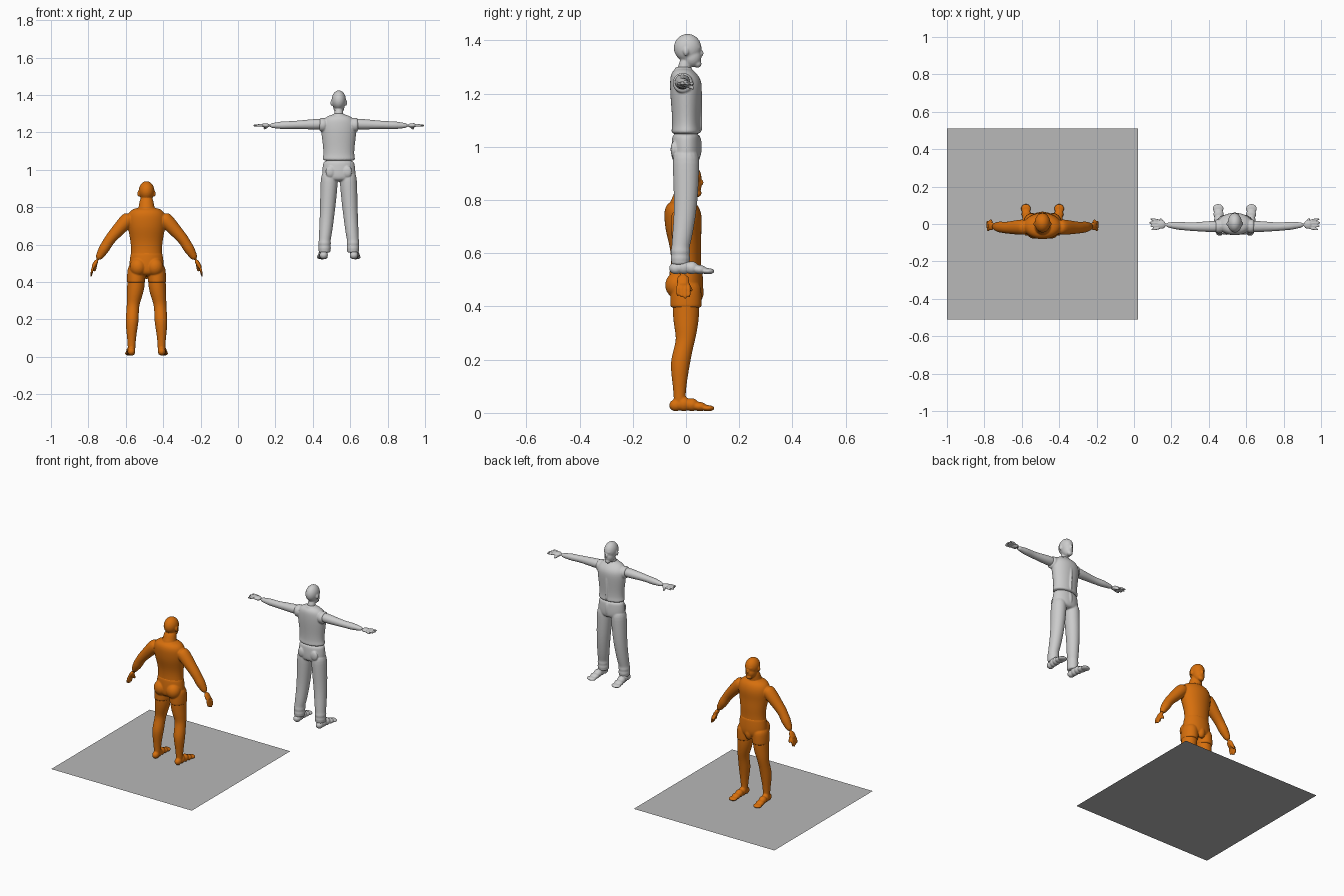
import bpy, bmesh, math
from mathutils import Matrix, Vector

cube = bpy.data.objects.get("Cube")
if cube:
    bpy.data.objects.remove(cube)


def material(name, red, green, blue):
    mat = bpy.data.materials.new(name)
    mat.use_nodes = True
    colour = (red, green, blue, 1)
    mat.diffuse_color = colour
    mat.node_tree.nodes["Principled BSDF"].inputs["Base Color"].default_value = colour
    return mat


orange = material("orange", 0.68, 0.16, 0.004)
grey = material("pale grey", 0.6, 0.6, 0.6)
floor_grey = material("floor grey", 0.48, 0.48, 0.48)


def link(name, bm, mat, centre):
    """Turn the bmesh into an object standing at x = centre."""
    bmesh.ops.recalc_face_normals(bm, faces=bm.faces)
    mesh = bpy.data.meshes.new(name)
    bm.to_mesh(mesh)
    bm.free()
    mesh.materials.append(mat)
    ob = bpy.data.objects.new(name, mesh)
    ob.location.x = centre
    bpy.context.collection.objects.link(ob)
    return ob


def finish(name, bm, mat, centre):
    """Merge the overlapping forms of one part into a single smooth skin."""
    ob = link(name, bm, mat, centre)
    rounding = ob.modifiers.new("rounding", "SUBSURF")
    rounding.levels = rounding.render_levels = 2
    merge = ob.modifiers.new("merge", "REMESH")
    merge.mode = "VOXEL"
    merge.voxel_size = 0.004
    merge.use_smooth_shade = True
    blend = ob.modifiers.new("blend", "SMOOTH")
    blend.factor = 0.5
    blend.iterations = 3


def tube(bm, joints, depth=1.0, sides=16):
    """Closed tube through (x, y, z, radius) joints; depth squashes the second axis."""
    points = [Vector(joint[:3]) for joint in joints]
    span = (points[-1] - points[0]).normalized()
    reference = Vector((0, 0, 1)) if abs(span.y) > 0.75 else Vector((0, 1, 0))
    upright = abs(span.z) > 0.95
    loops = []
    for i, point in enumerate(points):
        along = points[min(i + 1, len(points) - 1)] - points[max(i - 1, 0)]
        along = Vector((0, 0, span.z)) if upright else along
        along.normalize()
        second = (reference - along * reference.dot(along)).normalized()
        first = along.cross(second)
        radius = joints[i][3]
        loop = []
        for k in range(sides):
            angle = math.tau * k / sides
            offset = first * math.cos(angle) + second * math.sin(angle) * depth
            loop.append(bm.verts.new(point + offset * radius))
        loops.append(loop)
    for lower, upper in zip(loops, loops[1:]):
        for k in range(sides):
            n = (k + 1) % sides
            bm.faces.new((lower[k], lower[n], upper[n], upper[k]))
    bm.faces.new(loops[0])
    bm.faces.new(loops[-1])


def pair(bm, joints, depth=1.0, sides=16):
    """The same tube on the left and the right."""
    for side in (-1, 1):
        tube(bm, [(side * x, y, z, radius) for x, y, z, radius in joints], depth, sides)


def blob(bm, centre, size):
    """Ellipsoid, mirrored when it lies off the middle."""
    x, y, z = centre
    for side in ((-1, 1) if x else (1,)):
        place = Matrix.Translation((side * x, y, z)) @ Matrix.Diagonal((*size, 1))
        bmesh.ops.create_uvsphere(bm, u_segments=20, v_segments=12, radius=1, matrix=place)


def add_head(bm, top, width):
    """Skull, jaw, chin, nose, brow and ears below the crown."""
    blob(bm, (0, 0.006, top - 0.052), (width, 0.053, 0.053))
    blob(bm, (0, 0.022, top - 0.085), (width * 0.8, 0.037, 0.04))
    blob(bm, (0, 0.043, top - 0.112), (width * 0.45, 0.016, 0.015))
    blob(bm, (0, 0.055, top - 0.072), (0.008, 0.012, 0.013))
    blob(bm, (0, 0.044, top - 0.05), (width * 0.65, 0.015, 0.007))
    blob(bm, (width, 0, top - 0.066), (0.006, 0.01, 0.016))


def add_hand(bm, wrist, knuckle, tip, spread):
    """Flat palm, four fingers and a thumb pointing forward."""
    palm = wrist.lerp(knuckle, 0.6)
    pair(bm, [(*wrist, 0.011), (*palm, 0.012), (*knuckle, 0.012)], depth=2)
    reach = tip - knuckle
    for finger in range(4):
        sideways = Vector((0, finger - 1.5, 0))
        shorter = abs(finger - 2) * 0.12
        root = knuckle + sideways * 0.013 - reach * 0.2
        end = tip + sideways * spread - reach * shorter
        pair(bm, [(*root, 0.008), (*root.lerp(end, 0.5), 0.008), (*end, 0.006)], sides=8)
    thumb_root = wrist.lerp(knuckle, 0.3)
    thumb_tip = knuckle + Vector((-0.01, 0.034, -0.02))
    pair(bm, [(*thumb_root, 0.01), (*thumb_root.lerp(thumb_tip, 0.6), 0.01), (*thumb_tip, 0.006)], sides=8)


def add_arm(bm, shoulder, elbow, wrist, thickness):
    """Arm with a full shoulder, swelling upper arm and forearm, and thin wrist."""
    joints = []
    for step, swell in enumerate((1.3, 1.35, 1.15, 1, 0.95, 0.98, 0.75, 0.55)):
        t = step / 3
        point = shoulder.lerp(elbow, t) if t <= 1 else elbow.lerp(wrist, (step - 3) / 4)
        joints.append((*point, thickness * swell))
    pair(bm, joints, depth=1.05)


def add_feet(bm, sole, plump):
    """Rounded heels, arched insteps and slightly turned-out toes."""
    joints = []
    for step, height in enumerate((0.018, 0.027, 0.028, 0.021, 0.014, 0.009)):
        t = step / 5
        width = plump * (0.021 + 0.008 * t)
        joints.append((0.08 + 0.01 * t, 0.15 * t - 0.053, sole + height, width))
    for step in range(len(joints) - 1):
        start, end = Vector(joints[step][:3]), Vector(joints[step + 1][:3])
        middle = start.lerp(end, 0.5)
        height = middle.z - sole
        blob(bm, middle, (joints[step][3], 0.026, height))


# Floor under the bare figure
bm = bmesh.new()
bmesh.ops.create_grid(bm, x_segments=1, y_segments=1, size=0.511)
link("floor", bm, floor_grey, -0.489)

# Bare figure: trunk and neck
bare_centre = -0.489
bm = bmesh.new()
tube(bm, [(0, 0, 0.44, 0.085), (0, 0, 0.5, 0.092), (0, 0, 0.56, 0.082), (0, 0, 0.62, 0.088),
          (0, -0.01, 0.68, 0.1), (0, -0.01, 0.73, 0.108), (0, -0.015, 0.775, 0.1),
          (0, -0.015, 0.8, 0.06)], depth=0.68)
tube(bm, [(0, -0.02, 0.78, 0.05), (0, -0.01, 0.81, 0.04), (0, 0, 0.86, 0.036)])
add_head(bm, 0.938, 0.043)

# Bare figure: lowered arms and hands
wrist = Vector((0.262, -0.012, 0.52))
add_arm(bm, Vector((0.08, -0.016, 0.757)), Vector((0.195, -0.02, 0.63)), wrist, 0.03)
add_hand(bm, wrist, Vector((0.288, -0.01, 0.475)), Vector((0.298, -0.01, 0.425)), 0.014)

# Bare figure: legs with knees and calves
pair(bm, [(0.055, 0, 0.47, 0.048), (0.055, 0, 0.38, 0.049), (0.065, 0, 0.32, 0.042),
          (0.072, 0, 0.28, 0.034), (0.075, -0.01, 0.24, 0.034), (0.077, -0.022, 0.19, 0.036),
          (0.08, -0.024, 0.13, 0.028), (0.08, -0.024, 0.07, 0.021), (0.08, -0.024, 0.02, 0.021)], depth=1.07)
add_feet(bm, 0.006, 1)
finish("bare_figure", bm, orange, bare_centre)

# Tight shorts: hips, buttocks, front and short legs
bm = bmesh.new()
tube(bm, [(0, 0, 0.562, 0.083), (0, 0, 0.55, 0.087), (0, 0, 0.5, 0.095), (0, 0, 0.45, 0.095),
          (0, 0, 0.43, 0.06)], depth=0.7)
blob(bm, (0.045, -0.033, 0.48), (0.046, 0.046, 0.05))
blob(bm, (0, 0.045, 0.455), (0.025, 0.022, 0.04))
pair(bm, [(0.052, 0, 0.5, 0.046), (0.055, 0, 0.45, 0.05), (0.056, 0, 0.4, 0.05),
          (0.056, 0, 0.394, 0.049)], depth=1.2)
finish("shorts", bm, orange, bare_centre)

# Dressed figure: head, neck, outstretched arms and shoes
dressed_centre = 0.539
bm = bmesh.new()
add_head(bm, 1.424, 0.039)
tube(bm, [(0, -0.01, 1.24, 0.032), (0, -0.01, 1.28, 0.024), (0, 0, 1.34, 0.024)])
wrist = Vector((0.37, -0.004, 1.236))
add_arm(bm, Vector((0.07, -0.013, 1.245)), Vector((0.23, -0.015, 1.24)), wrist, 0.022)
add_hand(bm, wrist, Vector((0.41, -0.002, 1.238)), Vector((0.462, -0.002, 1.236)), 0.019)
add_feet(bm, 0.521, 1.1)
finish("head_arms_and_shoes", bm, grey, dressed_centre)

# Shirt: body with hem, shoulder caps, collar and button strip
bm = bmesh.new()
tube(bm, [(0, 0, 1.045, 0.086), (0, 0, 1.06, 0.09), (0, 0, 1.075, 0.084), (0, 0, 1.12, 0.085),
          (0, 0, 1.2, 0.097), (0, 0, 1.25, 0.098), (0, -0.01, 1.28, 0.075), (0, -0.01, 1.297, 0.04)], depth=0.63)
pair(bm, [(0.06, -0.012, 1.24, 0.037), (0.09, -0.012, 1.24, 0.04), (0.107, -0.012, 1.24, 0.036)])
tube(bm, [(0, -0.01, 1.27, 0.038), (0, -0.01, 1.295, 0.034), (0, -0.01, 1.302, 0.028)])
tube(bm, [(0, 0.03, 1.275, 0.009), (0, 0.056, 1.22, 0.009), (0, 0.052, 1.12, 0.009),
          (0, 0.055, 1.05, 0.009)], sides=8)
finish("shirt", bm, grey, dressed_centre)

# Loose trousers: seat, fly, back pockets, legs and gathered cuffs
bm = bmesh.new()
tube(bm, [(0, 0, 1.055, 0.081), (0, 0, 1.03, 0.087), (0, 0, 0.97, 0.094), (0, 0, 0.935, 0.08)], depth=0.62)
blob(bm, (0, 0.047, 1), (0.013, 0.013, 0.045))
blob(bm, (0.046, -0.046, 0.99), (0.026, 0.012, 0.03))
legs = [(0.048, 0, 1, 0.047), (0.052, 0, 0.92, 0.047), (0.058, 0, 0.82, 0.043),
        (0.064, -0.004, 0.74, 0.039), (0.072, -0.016, 0.65, 0.035)]
for fold in range(6):
    legs.append((0.076, -0.021, 0.62 - fold * 0.013, 0.036 if fold % 2 else 0.031))
pair(bm, legs, depth=1.08)
finish("trousers", bm, grey, dressed_centre)
